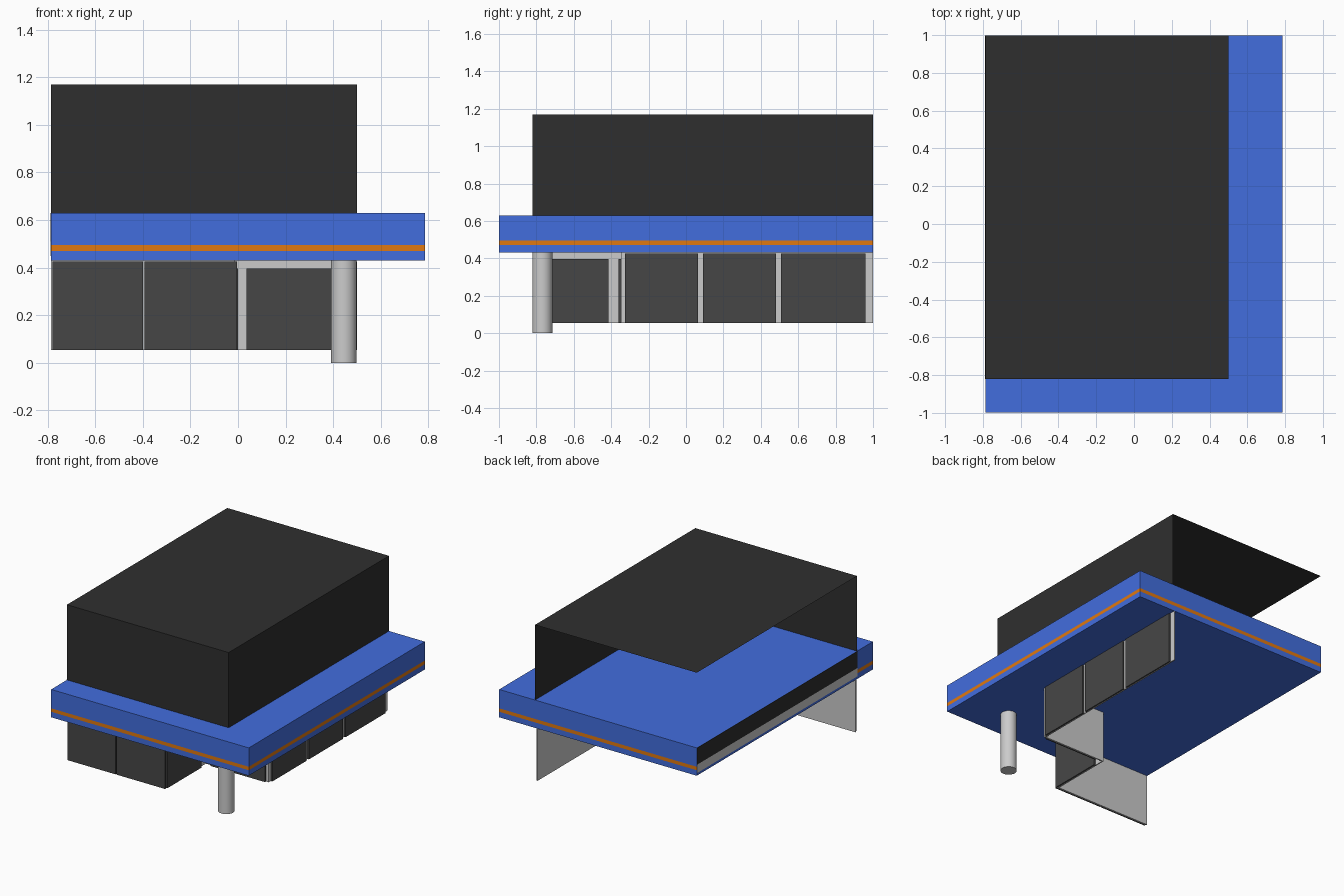
import bpy, bmesh
from mathutils import Vector

if "Cube" in bpy.data.objects:
    bpy.data.objects.remove(bpy.data.objects["Cube"])


def material(name, rgb):
    m = bpy.data.materials.new(name)
    m.diffuse_color = (*rgb, 1)
    m.use_nodes = True
    m.node_tree.nodes["Principled BSDF"].inputs["Base Color"].default_value = m.diffuse_color
    return m


BLUE = material("blue_paint", (0.055, 0.155, 0.73))
ORANGE = material("orange_paint", (0.75, 0.19, 0.005))
DARK = material("dark_cladding", (0.028, 0.028, 0.028))
GLASS = material("dark_glass", (0.062, 0.062, 0.062))


def make(name, bm, mat=None):
    mesh = bpy.data.meshes.new(name)
    bm.to_mesh(mesh)
    bm.free()
    ob = bpy.data.objects.new(name, mesh)
    bpy.context.collection.objects.link(ob)
    if mat:
        mesh.materials.append(mat)
    return ob


def box(name, lo, hi, mat=None, drop=()):
    """Box between two corners; drop lists outward directions of faces to leave open."""
    bm = bmesh.new()
    bmesh.ops.create_cube(bm, size=1)
    bm.normal_update()
    gone = [f for f in bm.faces if any(f.normal.dot(Vector(d)) > 0.9 for d in drop)]
    bmesh.ops.delete(bm, geom=gone, context='FACES')
    lo, hi = Vector(lo), Vector(hi)
    for v in bm.verts:
        v.co = Vector((lo[i] + (v.co[i] + 0.5) * (hi[i] - lo[i]) for i in range(3)))
    return make(name, bm, mat)


X, Y = 0.785, 0.999           # canopy half sizes
FX, FY = 0.5, -0.82           # right and front planes of the building
Z0, Z1, Z2, Z3 = 0.055, 0.43, 0.63, 1.17
UP, DOWN, LEFT, BACK = (0, 0, 1), (0, 0, -1), (-1, 0, 0), (0, 1, 0)

# Upper storey: shell open at the back, left and bottom
box("upper_storey", (-X, FY, Z2), (FX, Y, Z3), DARK, (DOWN, LEFT, BACK))

# Canopy slab with its stripe
box("canopy", (-X, -Y, Z1), (X, Y, Z2), BLUE)
box("canopy_stripe", (-X - .001, -Y - .001, 0.47), (X + .001, Y + .001, 0.495),
    ORANGE, (UP, DOWN))

# Bands on the party-wall side of the canopy
for name, a, b, mat in (("party_wall_upper_band", 0.51, Z2, DARK),
                        ("party_wall_lower_band", 0.45, 0.51, None)):
    box(name, (-X - .003, FY, a), (-X, Y, b), mat)


def shopfront(name, axis, plane, start, end, panes, top):
    """Thin light backing with dark panes standing proud on the outer side."""
    def part(n, a, b, d0, d1, top_z, mat=None):
        if axis == 'x':       # runs along x, faces the front
            box(n, (a, plane + d0, Z0), (b, plane + d1, top_z), mat)
        else:                 # runs along y, faces right
            box(n, (plane - d1, a, Z0), (plane - d0, b, top_z), mat)
    part(name + "_frame", start, end, 0.012, 0.02, Z1)
    for i, (a, b) in enumerate(panes):
        part(f"{name}_pane_{i + 1}", a, b, 0, 0.012, top, GLASS)


# Stepped ground floor walls
shopfront("front_wall", 'x', FY, -X, -0.012,
          ((-0.78, -0.4), (-0.393, -0.005)), 0.425)
shopfront("porch_side_wall", 'y', 0.0, FY + 0.012, -0.34,
          ((-0.80, -0.415),), 0.397)
shopfront("porch_back_wall", 'x', -0.36, -0.012, FX - 0.012,
          ((0.035, 0.465),), 0.397)
shopfront("right_wall", 'y', FX, -0.348, Y,
          ((-0.325, 0.063), (0.09, 0.48), (0.508, 0.96)), 0.425)

# Corner column
bm = bmesh.new()
bmesh.ops.create_cone(bm, cap_ends=True, segments=32, radius1=0.054, radius2=0.054, depth=Z1)
bmesh.ops.translate(bm, vec=(0.445, -0.768, Z1 / 2), verts=bm.verts)
column = make("corner_column", bm)
bpy.context.view_layer.objects.active = column
column.select_set(True)
bpy.ops.object.shade_smooth_by_angle()
